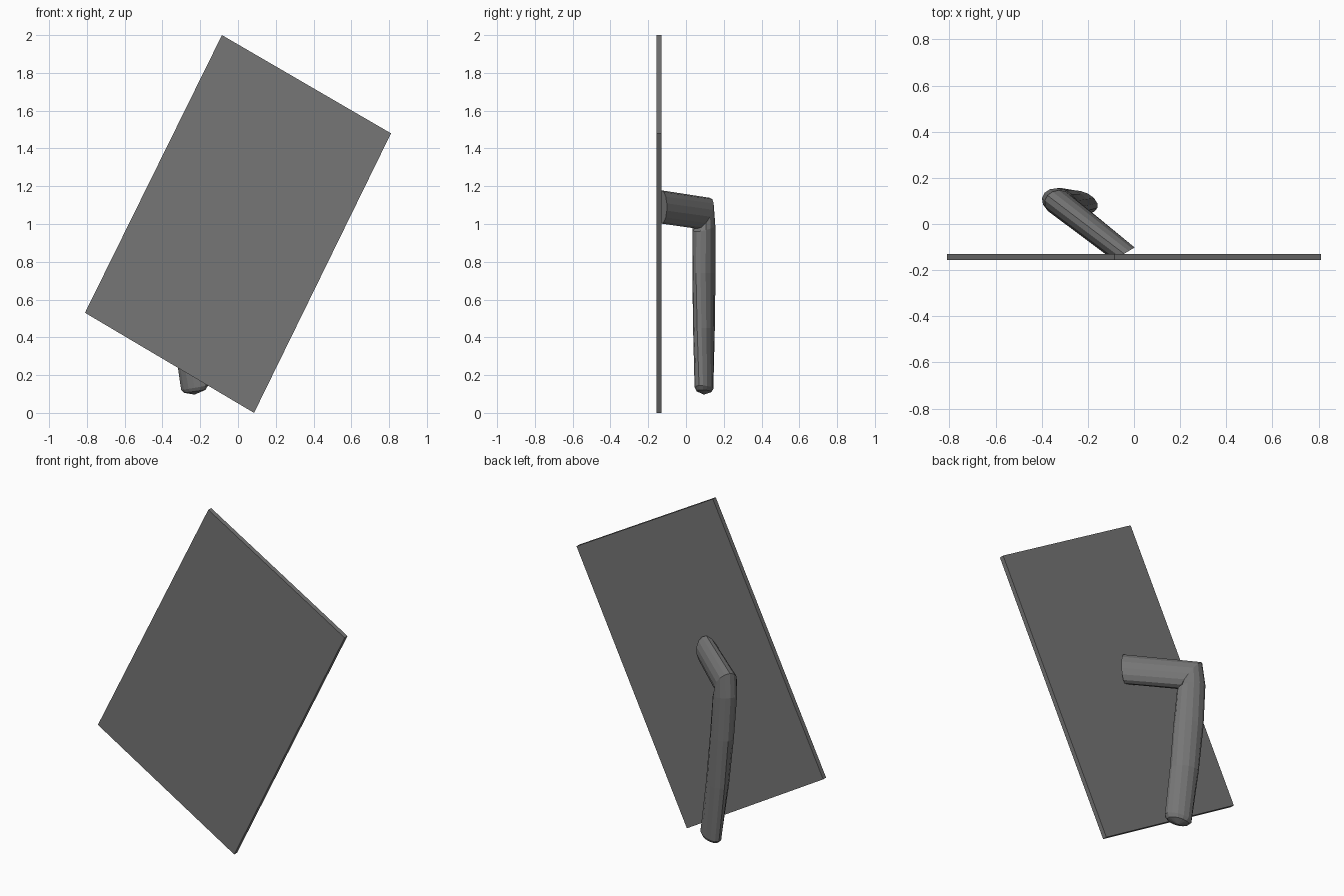
import bpy, bmesh, math
from mathutils import Vector

if "Cube" in bpy.data.objects:
    bpy.data.objects.remove(bpy.data.objects["Cube"])

SIDES = 14

dark = bpy.data.materials.new("dark_grey")
dark.diffuse_color = (0.18, 0.18, 0.18, 1)
dark.use_nodes = True
dark.node_tree.nodes["Principled BSDF"].inputs["Base Color"].default_value = dark.diffuse_color


def make_object(name, verts, faces):
    mesh = bpy.data.meshes.new(name)
    mesh.from_pydata(verts, [], faces)
    bm = bmesh.new()
    bm.from_mesh(mesh)
    bmesh.ops.recalc_face_normals(bm, faces=bm.faces)
    bm.to_mesh(mesh)
    bm.free()
    mesh.materials.append(dark)
    ob = bpy.data.objects.new(name, mesh)
    bpy.context.collection.objects.link(ob)
    return ob


def loft(name, sections, tip):
    """Skin elliptical rings given as (centre, half axis u, half axis v)."""
    verts, faces = [], []
    for c, u, v in sections:
        c, u, v = Vector(c), Vector(u), Vector(v)
        for i in range(SIDES):
            a = 2 * math.pi * i / SIDES
            verts.append(c + u * math.cos(a) + v * math.sin(a))
    for r in range(len(sections) - 1):
        for i in range(SIDES):
            j = (i + 1) % SIDES
            p, q = r * SIDES, (r + 1) * SIDES
            faces.append((p + j, p + i, q + i, q + j))
    faces.append(tuple(range(SIDES)))
    last = (len(sections) - 1) * SIDES
    verts.append(Vector(tip))
    for i in range(SIDES):
        faces.append((last + (i + 1) % SIDES, last + i, len(verts) - 1))
    return make_object(name, verts, faces)


# tilted flat panel
corners = [(-0.81, 0.53), (0.085, 0.0), (0.81, 1.48), (-0.085, 2.0)]
verts = [(x, y, z) for y in (-0.157, -0.130) for x, z in corners]
faces = [(0, 1, 2, 3), (7, 6, 5, 4)]
faces += [(i, i + 4, (i + 1) % 4 + 4, (i + 1) % 4) for i in range(4)]
make_object("panel", verts, faces)

# bent arm: from the panel to the elbow, then down to the blunt lower end
loft("bent_arm", [
    ((-0.043, -0.129, 1.09), (0, 0, 0.088), (0.047, 0.028, 0)),
    ((-0.325, 0.092, 1.057), (-0.050, 0.032, 0.082), (0.038, 0.044, 0)),
    ((-0.322, 0.095, 0.98), (-0.066, 0.040, 0.02), (0.040, 0.045, 0)),
    ((-0.303, 0.095, 0.74), (-0.070, 0.042, 0), (0.036, 0.045, 0)),
    ((-0.273, 0.095, 0.45), (-0.071, 0.036, 0), (0.028, 0.045, 0)),
    ((-0.230, 0.095, 0.133), (-0.071, 0.026, -0.012), (0.016, 0.043, 0.003)),
    ((-0.229, 0.095, 0.114), (-0.057, 0.021, -0.008), (0.013, 0.034, 0.002)),
], (-0.23, 0.095, 0.097))
